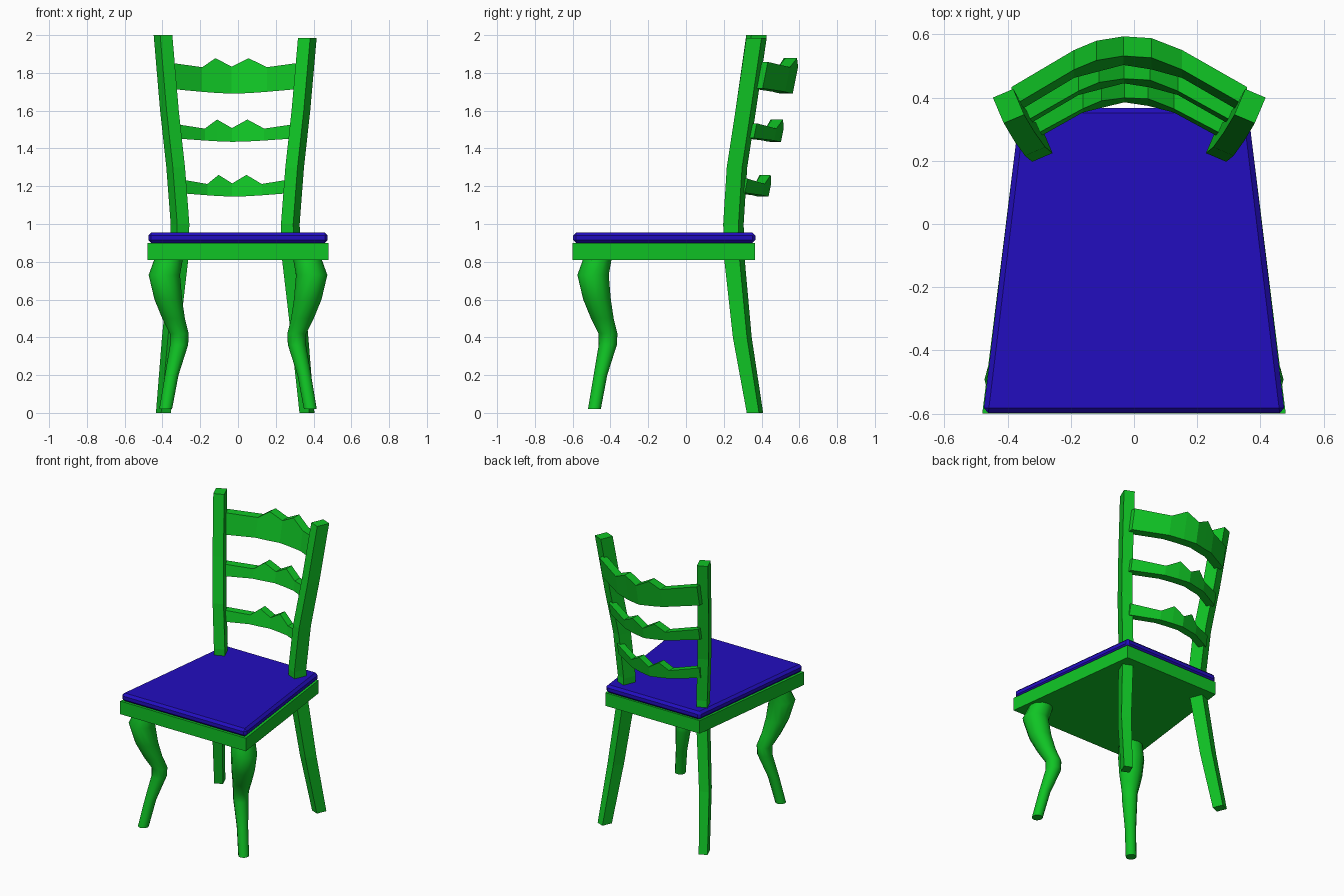
import bpy, bmesh
from math import cos, sin, pi, radians

if "Cube" in bpy.data.objects:
    bpy.data.objects.remove(bpy.data.objects["Cube"])


def material(name, rgb):
    m = bpy.data.materials.new(name)
    m.diffuse_color = (*rgb, 1)
    m.use_nodes = True
    m.node_tree.nodes["Principled BSDF"].inputs["Base Color"].default_value = m.diffuse_color
    return m


GREEN = material("green_wood", (0.005, 0.55, 0.018))
BLUE = material("blue_fabric", (0.016, 0.004, 0.52))
BACK_X = -0.015  # the backrest sits slightly left of centre


def loft(name, rings, mat, smooth=False):
    """Skin a list of equal-length closed rings and cap both ends."""
    bm = bmesh.new()
    vr = [[bm.verts.new(p) for p in ring] for ring in rings]
    n = len(rings[0])
    for a, b in zip(vr, vr[1:]):
        for i in range(n):
            j = (i + 1) % n
            bm.faces.new((a[i], a[j], b[j], b[i]))
    bm.faces.new(vr[0])
    bm.faces.new(vr[-1])
    bmesh.ops.recalc_face_normals(bm, faces=bm.faces)
    me = bpy.data.meshes.new(name)
    bm.to_mesh(me)
    bm.free()
    me.materials.append(mat)
    ob = bpy.data.objects.new(name, me)
    bpy.context.collection.objects.link(ob)
    if smooth:
        bpy.context.view_layer.objects.active = ob
        ob.select_set(True)
        bpy.ops.object.shade_smooth_by_angle(angle=radians(40))
        ob.select_set(False)
    return ob


def slab(name, front, back, y0, y1, z0, z1, mat):
    """Trapezoid board, wider at the front."""
    plan = [(-front, y0), (front, y0), (back, y1), (-back, y1)]
    return loft(name, [[(x, y, z) for x, y in plan] for z in (z0, z1)], mat)


# Seat frame and padded seat
slab("seat_frame", 0.48, 0.36, -0.60, 0.365, 0.81, 0.90, GREEN)
pad = slab("seat_cushion", 0.477, 0.36, -0.598, 0.367, 0.90, 0.955, BLUE)
bev = pad.modifiers.new("bevel", 'BEVEL')
bev.width = 0.016
bev.segments = 1

# Curved front legs: z, distance along the diagonal (as y), radius
FRONT = [(0.02, -0.485, 0.034), (0.20, -0.453, 0.036), (0.36, -0.414, 0.048),
         (0.42, -0.413, 0.050), (0.50, -0.443, 0.060), (0.60, -0.471, 0.073),
         (0.73, -0.492, 0.083), (0.83, -0.465, 0.074)]
for side, label in ((-1, "left"), (1, "right")):
    rings = []
    for z, y, r in FRONT:
        cx = -y - 0.102
        rings.append([(side * (cx + r * cos(a)), y + r * sin(a), z)
                      for a in [2 * pi * i / 12 for i in range(12)]])
    loft("front_leg_" + label, rings, GREEN, smooth=True)

# Back legs running up into the backrest posts: z, x offset, y, scale
POST = [(0.00, 0.380, 0.365, 0.80), (0.40, 0.342, 0.298, 0.92),
        (0.81, 0.298, 0.257, 1.0), (1.00, 0.292, 0.251, 1.0),
        (1.30, 0.315, 0.270, 1.0), (1.60, 0.348, 0.316, 1.0),
        (2.00, 0.382, 0.373, 1.0)]
TURN = radians(-23)
for side, label in ((-1, "left"), (1, "right")):
    rings = []
    for z, x, y, s in POST:
        ring = []
        for u, v in ((-0.035, -0.044), (0.035, -0.044),
                     (0.035, 0.044), (-0.035, 0.044)):
            px = x + s * (u * cos(TURN) - v * sin(TURN))
            py = y + s * (u * sin(TURN) + v * cos(TURN))
            pz = z - (0.015 if side > 0 and z > 1.9 else 0)
            ring.append((BACK_X + side * px, py, pz))
        rings.append(ring)
    loft("back_post_" + label, rings, GREEN)

# Slat outline: position across, arc drop, bottom rise, top rise
SLAT = [(-1, 1, 1, 0.028), (-0.47, 0.26, 0.35, 0), (-0.28, 0.14, 0.15, 0.048),
        (-0.05, 0, 0, 0.003), (0.19, 0.09, 0.1, 0.048), (0.45, 0.26, 0.35, 0),
        (1, 1, 1, 0.028)]


def slat(name, half, z, height, y_low, drop, end_rise, thick):
    lean = 0.20
    rings = []
    for u, d, b, t in SLAT:
        x = BACK_X + u * half
        zb, zt = z + b * end_rise, z + height + t
        yb = y_low - d * drop + (zb - z) * lean
        yt = y_low - d * drop + (zt - z) * lean
        rings.append([(x, yb, zb), (x, yb + thick, zb),
                      (x, yt + thick, zt), (x, yt, zt)])
    loft(name, rings, GREEN)


# Three bowed back slats
slat("back_slat_lower", 0.313, 1.145, 0.067, 0.385, 0.130, 0.020, 0.052)
slat("back_slat_middle", 0.342, 1.435, 0.070, 0.445, 0.148, 0.020, 0.058)
slat("back_slat_top", 0.372, 1.690, 0.140, 0.503, 0.165, 0.028, 0.062)
